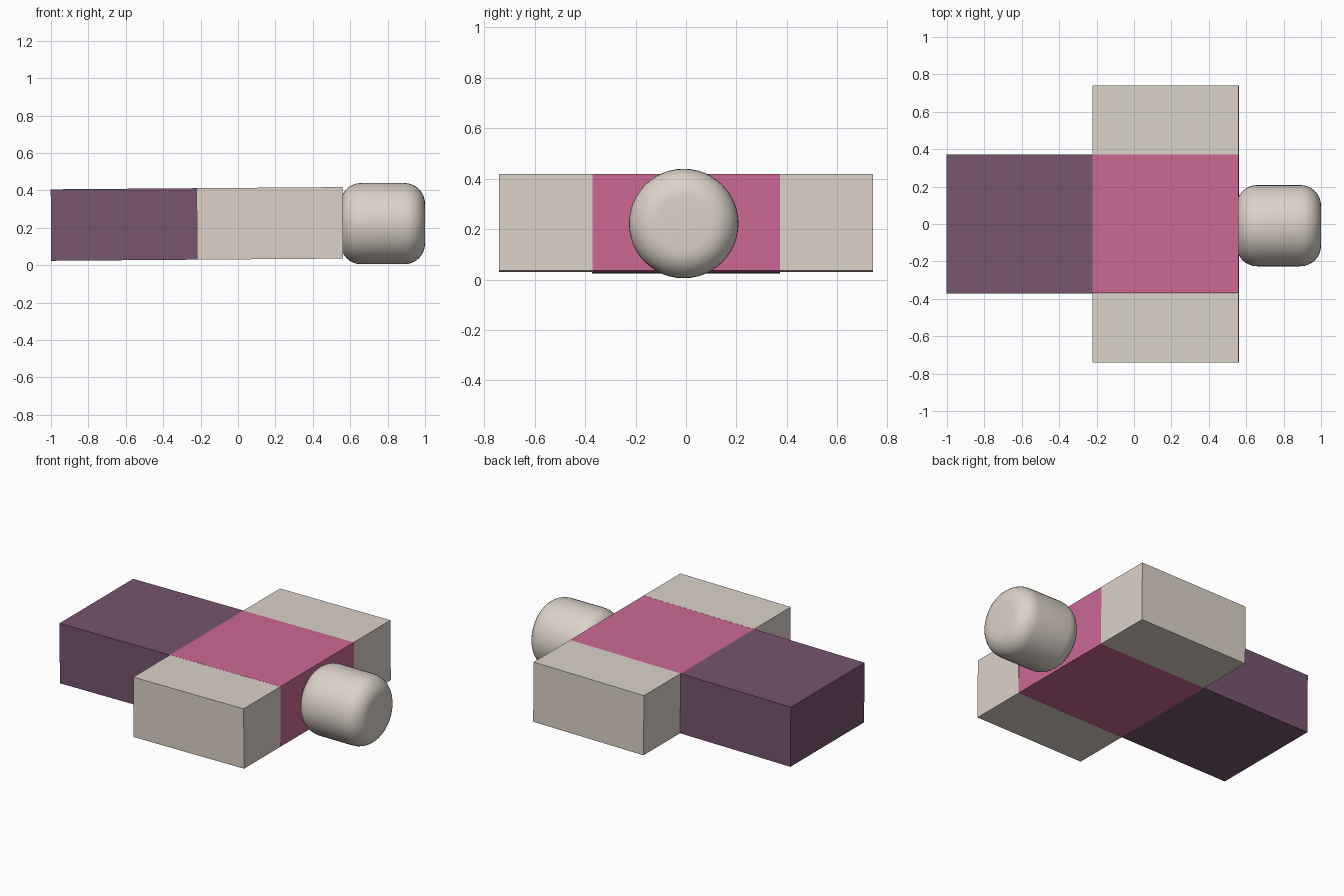
import bpy, bmesh, math
from mathutils import Matrix

if "Cube" in bpy.data.objects:
    bpy.data.objects.remove(bpy.data.objects["Cube"])

TILT = Matrix.Translation((0, 0, 0.222)) @ Matrix.Rotation(-0.0077, 4, 'Y')


def material(name, rgb):
    m = bpy.data.materials.new(name)
    m.diffuse_color = (*rgb, 1)
    m.use_nodes = True
    m.node_tree.nodes["Principled BSDF"].inputs["Base Color"].default_value = m.diffuse_color
    return m


cream = material("cream", (0.72, 0.65, 0.58))
pink = material("pink", (0.60, 0.14, 0.30))
purple = material("purple", (0.18, 0.09, 0.16))


def box(name, x0, x1, y0, y1, mat, h=0.382):
    bm = bmesh.new()
    bmesh.ops.create_cube(bm, size=1)
    bmesh.ops.scale(bm, vec=(x1 - x0, y1 - y0, h), verts=bm.verts)
    bmesh.ops.translate(bm, vec=((x0 + x1) / 2, (y0 + y1) / 2, 0), verts=bm.verts)
    me = bpy.data.meshes.new(name)
    bm.to_mesh(me)
    bm.free()
    me.materials.append(mat)
    ob = bpy.data.objects.new(name, me)
    bpy.context.collection.objects.link(ob)
    ob.matrix_world = TILT
    return ob


# Torso, with a matching arm and leg on each side
box("torso", -0.22, 0.56, -0.37, 0.372, pink)
for side, s in (("left", 1), ("right", -1)):
    box(side + "_arm", -0.22, 0.56, *sorted((s * 0.371, s * 0.741)), cream)
    box(side + "_leg", -1.0, -0.22, *sorted((0.002, s * 0.372)), purple)

# Head: short cylinder lying along x with rounded rims
bpy.ops.mesh.primitive_cylinder_add(vertices=48, radius=0.217, depth=0.452,
                                    location=(0.774, -0.009, 0.222),
                                    rotation=(0, math.pi / 2, 0))
head = bpy.context.object
head.name = "head"
head.data.materials.append(cream)
bevel = head.modifiers.new("rounded_rims", 'BEVEL')
bevel.width = 0.11
bevel.segments = 8
bevel.limit_method = 'ANGLE'
bevel.angle_limit = math.radians(40)
bevel.use_clamp_overlap = False
bpy.ops.object.modifier_apply(modifier=bevel.name)
bpy.ops.object.shade_smooth_by_angle(angle=math.radians(40))
